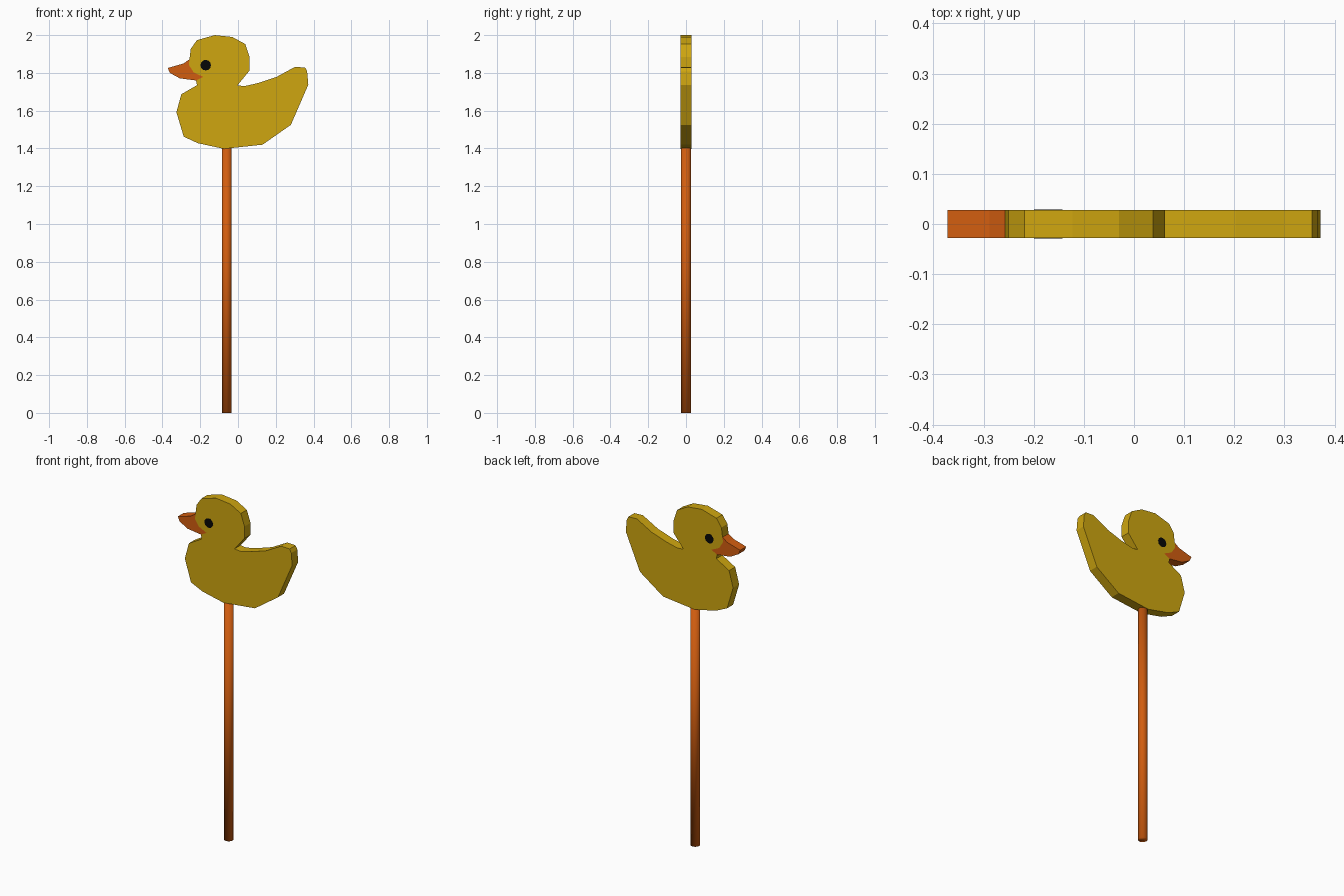
import bpy, bmesh, math
from mathutils import Matrix

if "Cube" in bpy.data.objects:
    bpy.data.objects.remove(bpy.data.objects["Cube"])

HALF = 0.028  # half thickness of the plate


def material(name, rgb):
    m = bpy.data.materials.new(name)
    m.diffuse_color = (*rgb, 1)
    m.use_nodes = True
    m.node_tree.nodes["Principled BSDF"].inputs["Base Color"].default_value = m.diffuse_color
    return m


yellow = material("yellow", (0.62, 0.38, 0.005))
orange = material("orange", (0.64, 0.11, 0.005))
black = material("black", (0.002, 0.002, 0.002))


def finish(bm, name, mat, smooth=False):
    bmesh.ops.recalc_face_normals(bm, faces=bm.faces)
    for f in bm.faces:
        f.smooth = smooth
    me = bpy.data.meshes.new(name)
    bm.to_mesh(me)
    bm.free()
    me.materials.append(mat)
    ob = bpy.data.objects.new(name, me)
    bpy.context.collection.objects.link(ob)
    return ob


def plate(name, outline, half, mat):
    """Extrude an x-z outline symmetrically through y."""
    bm = bmesh.new()
    front = bm.faces.new([bm.verts.new((x, -half, z)) for x, z in outline])
    ext = bmesh.ops.extrude_face_region(bm, geom=[front], use_keep_orig=True)
    back = [v for v in ext["geom"] if isinstance(v, bmesh.types.BMVert)]
    bmesh.ops.translate(bm, verts=back, vec=(0, 2 * half, 0))
    return finish(bm, name, mat)


# Seam between beak and head, from top to bottom
seam = [(-0.257, 1.872), (-0.260, 1.842), (-0.235, 1.803),
        (-0.185, 1.779), (-0.222, 1.760)]

# Body: head, back, tail, belly and chest
plate("body", [
    (-0.218, 1.973), (-0.123, 2.0), (-0.030, 1.990), (0.038, 1.953),
    (0.062, 1.883), (0.062, 1.813), (-0.003, 1.734), (0.035, 1.730),
    (0.105, 1.746), (0.203, 1.778), (0.300, 1.831), (0.355, 1.829),
    (0.366, 1.808), (0.372, 1.737), (0.280, 1.525), (0.130, 1.420),
    (-0.075, 1.398), (-0.213, 1.428), (-0.287, 1.462), (-0.326, 1.592),
    (-0.300, 1.687), (-0.217, 1.735),
] + seam[::-1] + [(-0.250, 1.927)], HALF, yellow)

# Beak
plate("beak", seam + [(-0.308, 1.771), (-0.361, 1.800),
                      (-0.372, 1.826), (-0.288, 1.850)], HALF, orange)

# Eyes: a short peg showing on both faces
plate("eyes", [(-0.171 + 0.028 * math.cos(i * math.tau / 12),
                1.841 + 0.028 * math.sin(i * math.tau / 12))
               for i in range(12)], HALF + 0.0006, black)

# Stick
bm = bmesh.new()
bmesh.ops.create_cone(bm, cap_ends=True, segments=12, radius1=0.026,
                      radius2=0.026, depth=1.405,
                      matrix=Matrix.Translation((-0.06, 0, 0.7025)))
finish(bm, "stick", orange, smooth=True)
